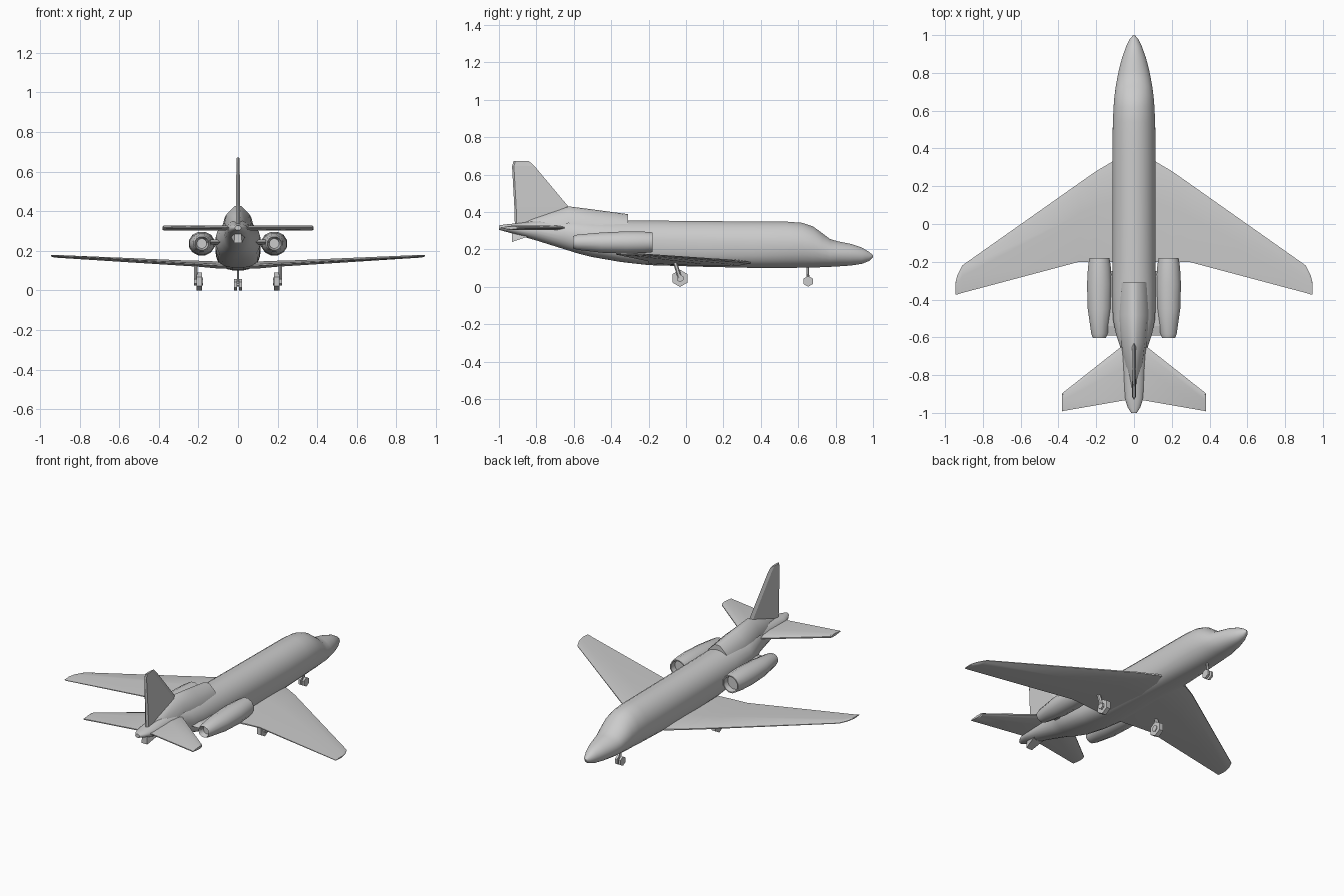
import bpy, bmesh
from math import sin, cos, pi, copysign
from mathutils import Vector

if "Cube" in bpy.data.objects:
    bpy.data.objects.remove(bpy.data.objects["Cube"])


def finish(name, bm, smooth=None):
    bmesh.ops.recalc_face_normals(bm, faces=bm.faces)
    me = bpy.data.meshes.new(name)
    bm.to_mesh(me)
    bm.free()
    ob = bpy.data.objects.new(name, me)
    bpy.context.collection.objects.link(ob)
    if smooth:
        bpy.ops.object.select_all(action='DESELECT')
        ob.select_set(True)
        bpy.context.view_layer.objects.active = ob
        bpy.ops.object.shade_smooth_by_angle(angle=smooth)
    return ob


def loft(name, rings, smooth=None):
    """Skin a list of equal-length closed rings and cap both ends."""
    bm = bmesh.new()
    vs = [[bm.verts.new(p) for p in r] for r in rings]
    n = len(vs[0])
    for a, b in zip(vs, vs[1:]):
        for i in range(n):
            j = (i + 1) % n
            bm.faces.new((a[i], a[j], b[j], b[i]))
    bm.faces.new(vs[0])
    bm.faces.new(vs[-1][::-1])
    return finish(name, bm, smooth)


def oval(cx, y, bot, top, hw, n=24, e_top=2.0, e_bot=2.0):
    """Super-elliptic cross-section in the xz plane."""
    out, cz, hz = [], (top + bot) / 2, (top - bot) / 2
    for i in range(n):
        a = 2 * pi * (i + .5) / n
        c, s = cos(a), sin(a)
        e = 2 / (e_top if s > 0 else e_bot)
        out.append((cx + hw * copysign(abs(c) ** e, c), y,
                    cz + hz * copysign(abs(s) ** e, s)))
    return out


def surface(name, half):
    """Full-span wing from half-span stations (x, lead y, trail y, z, thickness)."""
    stations = [(-x, *r) for x, *r in reversed(half)] + half
    rings = []
    for x, le, te, z, t in stations:
        def p(f, h):
            return (x, le + (te - le) * f, z + h * t)
        rings.append([p(0, -.12), p(0, .12), p(.12, .42), p(.4, .5), p(1, .12),
                      p(1, -.12), p(.4, -.5), p(.12, -.42)])
    return loft(name, rings, .5)


def rod(name, a, b, r, n=6):
    a, b = Vector(a), Vector(b)
    bm = bmesh.new()
    bmesh.ops.create_cone(bm, cap_ends=True, segments=n, radius1=r, radius2=r,
                          depth=(b - a).length)
    rot = (b - a).to_track_quat('Z', 'Y').to_matrix().to_4x4()
    bmesh.ops.transform(bm, matrix=rot, verts=bm.verts)
    bmesh.ops.translate(bm, vec=(a + b) / 2, verts=bm.verts)
    return finish(name, bm)


# Fuselage: y, bottom, top, half width, lower squareness
body = [(1, .158, .168, .004, 2), (.98, .138, .186, .022, 2), (.94, .122, .21, .042, 2),
        (.88, .113, .23, .064, 2), (.81, .108, .244, .082, 2), (.77, .106, .256, .09, 2.1),
        (.73, .104, .286, .097, 2.1), (.68, .102, .323, .104, 2.2), (.62, .101, .343, .109, 2.2),
        (.54, .1, .349, .113, 2.3), (.36, .1, .35, .115, 2.6), (.1, .106, .352, .115, 3),
        (-.2, .115, .355, .115, 3), (-.35, .132, .357, .115, 2.8), (-.5, .158, .36, .113, 2.5),
        (-.58, .178, .365, .097, 2.3), (-.65, .2, .365, .074, 2.2), (-.8, .247, .353, .062, 2),
        (-.92, .282, .338, .05, 2), (-.97, .296, .333, .034, 2), (-1, .304, .328, .015, 2)]
loft("fuselage", [oval(0, y, b, t, w, e_bot=e) for y, b, t, w, e in body], .7)

# Raised dorsal fairing running back to the fin
fairing = [(-.31, .388, .075, .02), (-.48, .411, .08, .02), (-.63, .43, .068, .016),
           (-.78, .379, .045, .012), (-.93, .33, .02, .008)]
loft("dorsal_fairing", [[(-w, y, t - .09), (-w * .85, y, t - .045), (-c, y, t - .004), (0, y, t),
                         (c, y, t - .004), (w * .85, y, t - .045), (w, y, t - .09)]
                        for y, t, w, c in fairing], .7)

# Tail fin: z, leading y, trailing y, half thickness
fin = [(.33, -.55, -.915, .011), (.43, -.63, -.918, .011), (.645, -.81, -.93, .008),
       (.672, -.84, -.922, .006)]
loft("tail_fin", [[(0, a, z), (-t, a - .03, z), (-t, b + .01, z), (0, b, z),
                   (t, b + .01, z), (t, a - .03, z)] for z, a, b, t in fin])

# Wings and tailplane
surface("main_wing", [(.09, .345, -.2, .128, .036), (.2, .28, -.2, .135, .03),
                      (.29, .217, -.2, .139, .027), (.91, -.22, -.365, .172, .014),
                      (.935, -.27, -.373, .174, .012), (.945, -.31, -.374, .176, .008)])
surface("tailplane", [(.03, -.62, -.93, .315, .026), (.375, -.892, -.99, .315, .024),
                      (.381, -.9, -.992, .315, .016)])

# Engines: y, bottom, top, half width (the last rings fold into the intake)
nacelle = [(-.57, .212, .262, .025), (-.603, .203, .272, .036), (-.58, .196, .28, .045),
           (-.45, .18, .292, .064), (-.32, .175, .298, .068), (-.23, .178, .297, .063),
           (-.18, .183, .293, .055), (-.18, .19, .286, .048), (-.215, .194, .282, .044)]
for side, s in (("left", -1), ("right", 1)):
    loft(side + "_engine", [oval(.183 * s, y, b, t, w, 12) for y, b, t, w in nacelle], .7)
    loft(side + "_engine_pylon",
         [[(x * s, -.25, .238), (x * s, -.28, .258), (x * s, -.54, .256),
           (x * s, -.59, .245), (x * s, -.54, .232), (x * s, -.28, .228)] for x in (.06, .16)])
    # Main landing gear
    rod(side + "_main_wheel", (.183 * s, -.032, .045), (.21 * s, -.032, .045), .046)
    rod(side + "_main_hub", (.178 * s, -.032, .045), (.222 * s, -.032, .045), .02)
    rod(side + "_main_strut", (.213 * s, -.032, .045), (.213 * s, -.06, .135), .011)
    # Nose wheel of the twin pair
    rod(side + "_nose_wheel", (.006 * s, .653, .029), (.019 * s, .653, .029), .029)
rod("nose_axle", (-.014, .653, .029), (.014, .653, .029), .008)
rod("nose_strut", (0, .653, .029), (0, .65, .125), .007)
